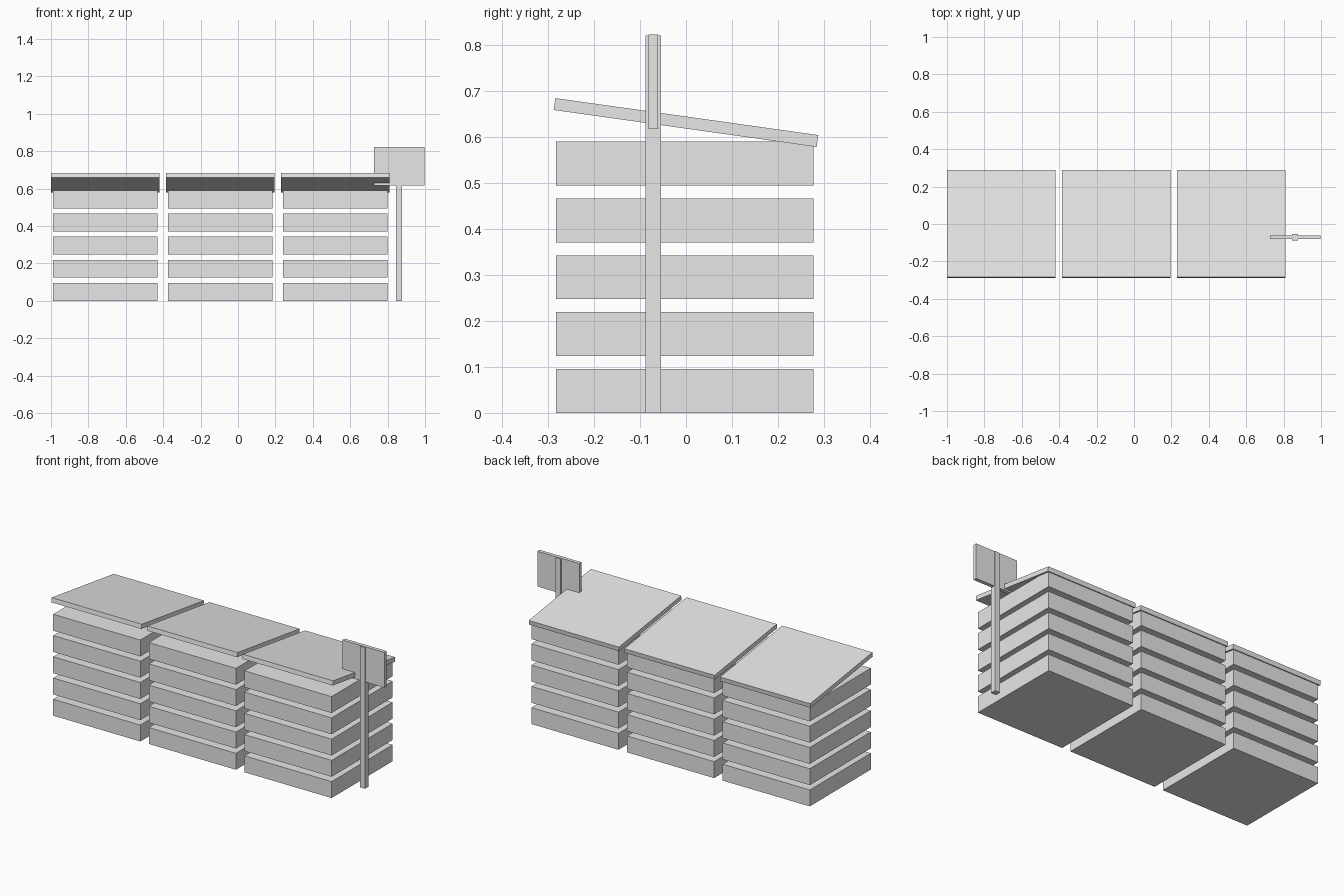
import bpy
from math import radians

cube = bpy.data.objects.get("Cube")
if cube:
    bpy.data.objects.remove(cube, do_unlink=True)

grey = bpy.data.materials.new("light_grey")
grey.use_nodes = True
colour = (0.8, 0.8, 0.8, 1)
grey.diffuse_color = colour
grey.node_tree.nodes["Principled BSDF"].inputs["Base Color"].default_value = colour


def box(name, centre, size, tilt=0):
    """Add a box, optionally tilted about x."""
    bpy.ops.mesh.primitive_cube_add(size=1, location=centre)
    obj = bpy.context.object
    obj.name = obj.data.name = name
    obj.scale = size
    bpy.ops.object.transform_apply(location=False, rotation=False, scale=True)
    obj.rotation_euler.x = radians(tilt)
    obj.data.materials.append(grey)
    return obj


# Three stacks of spaced slabs, each under a sloping roof
SLAB_H, PITCH = 0.0955, 0.1235
for s, x in enumerate((-0.71, -0.095, 0.52), 1):
    for level in range(5):
        box(f"stack_{s}_slab_{level + 1}",
            (x, -0.003, SLAB_H / 2 + level * PITCH), (0.56, 0.56, SLAB_H))
    box(f"stack_{s}_roof", (x, 0, 0.631), (0.58, 0.577, 0.026), tilt=-8)

# Sign post and board
box("sign_post", (0.861, -0.071, 0.41), (0.033, 0.033, 0.82))
box("sign_board", (0.863, -0.071, 0.72), (0.27, 0.021, 0.205))
